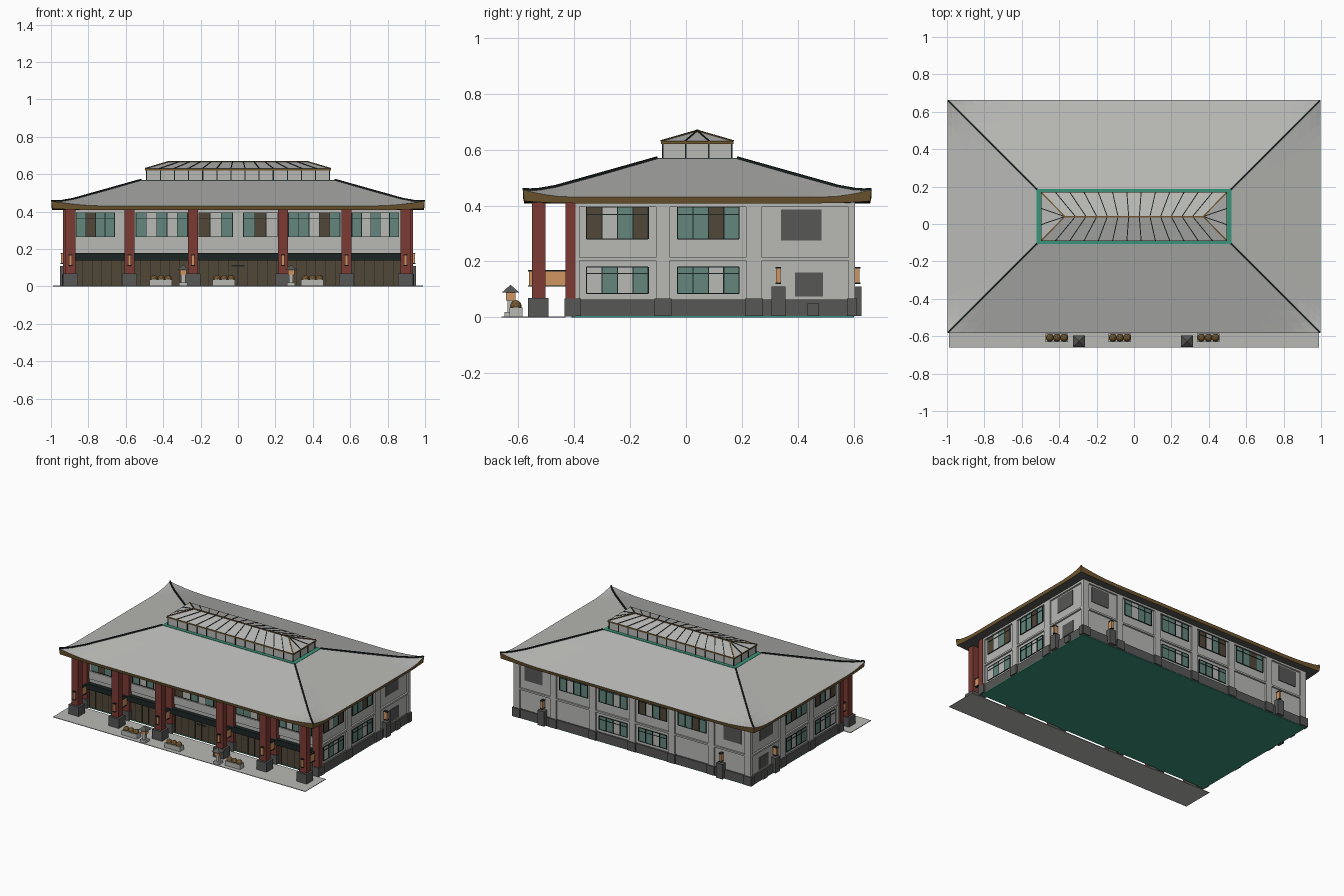
import bpy, bmesh
from math import copysign
from mathutils import Matrix, Vector

cube = bpy.data.objects.get("Cube")
if cube:
    bpy.data.objects.remove(cube)

def srgb(*rgb):
    return [((c / 255 + 0.055) / 1.055) ** 2.4 for c in rgb] + [1]

COLOURS = {
    "light_grey": srgb(184, 184, 181), "stone_grey": srgb(87, 87, 86),
    "near_black": srgb(28, 38, 37), "column_red": srgb(124, 58, 51),
    "trim_brown": srgb(112, 87, 48), "timber_brown": srgb(82, 71, 56),
    "green": srgb(58, 148, 122), "glass_green": srgb(99, 134, 124),
    "lamp_orange": srgb(208, 150, 98),
}
MATS = {}
for key, colour in COLOURS.items():
    m = bpy.data.materials.new(key)
    m.use_nodes = True
    m.diffuse_color = colour
    m.node_tree.nodes["Principled BSDF"].inputs["Base Color"].default_value = colour
    MATS[key] = m

parts = {}

def mesh_for(name, mat):
    return parts.setdefault(name, (bmesh.new(), [mat]))[0]

def box(name, mat, x0, x1, y0, y1, z0, z1):
    size = Matrix.Diagonal((x1 - x0, y1 - y0, z1 - z0, 1))
    mid = Matrix.Translation(((x0 + x1) / 2, (y0 + y1) / 2, (z0 + z1) / 2))
    bmesh.ops.create_cube(mesh_for(name, mat), size=1, matrix=mid @ size)

def bar(name, mat, a, b, w):
    a, b = Vector(a), Vector(b)
    turn = (b - a).to_track_quat("Z", "Y").to_matrix().to_4x4()
    size = Matrix.Diagonal((w, w, (b - a).length, 1))
    bmesh.ops.create_cube(mesh_for(name, mat), size=1,
                          matrix=Matrix.Translation((a + b) / 2) @ turn @ size)

# Wall planes: (axis, outward sign, position)
WALLS = {"front": ("y", -1, -0.40), "back": ("y", 1, 0.592),
         "left": ("x", 1, 0.918), "right": ("x", -1, -0.918)}

def on_wall(wall, name, mat, u0, u1, z0, z1, out, back=0.01):
    axis, sign, pos = WALLS[wall]
    lo, hi = sorted((pos - sign * back, pos + sign * out))
    if axis == "y":
        box(name, mat, u0, u1, lo, hi, z0, z1)
    else:
        box(name, mat, lo, hi, u0, u1, z0, z1)

PANES = {"g": "glass_green", "b": "timber_brown", "w": "light_grey"}

def window(wall, u0, u1, z0, z1, pattern):
    step = (u1 - u0) / len(pattern)
    for i, p in enumerate(pattern):
        on_wall(wall, "window_panes_" + PANES[p], PANES[p],
                u0 + i * step, u0 + (i + 1) * step, z0, z1, 0.003)
    for i in range(len(pattern) + 1):
        u = u0 + i * step
        on_wall(wall, "window_frames", "near_black", u - .002, u + .002, z0, z1, 0.006)
    for z in (z0, z0 + 0.76 * (z1 - z0), z1):
        on_wall(wall, "window_frames", "near_black", u0, u1, z - .0015, z + .0015, 0.006)

def wall_lamp(wall, u, z, out=0.0):
    on_wall(wall, "lamp_glass", "lamp_orange", u - .008, u + .008, z, z + .05, out + .018)
    for h in (z - .005, z + .05):
        on_wall(wall, "lamp_caps", "near_black", u - .01, u + .01, h, h + .005, out + .021)

# Main body, floor and paving
box("body", "light_grey", -.918, .918, -.40, .592, .004, .41)
box("floor_slab", "green", -.93, .93, -.41, .60, 0, .005)
box("paving", "light_grey", -.99, .99, -.66, -.43, 0, .004)

# Side walls: plinth, panel frames, windows, vents and lamps
for wall in ("left", "right"):
    on_wall(wall, "plinth", "stone_grey", -.40, .60, .005, .065, .012)
    for u0, u1 in ((-.41, -.38), (-.107, -.057), (.215, .271), (.58, .604)):
        on_wall(wall, "pilasters", "light_grey", u0, u1, .065, .41, .012)
        on_wall(wall, "plinth_blocks", "stone_grey", u0 - .005, min(u1 + .005, .604), .005, .068, .022)
    for z0, z1 in ((.203, .215), (.395, .41)):
        on_wall(wall, "wall_beams", "light_grey", -.40, .60, z0, z1, .012)
    window(wall, -.355, -.135, .28, .395, "bwgb")
    window(wall, -.03, .19, .28, .395, "ggbg")
    window(wall, -.355, -.135, .085, .18, "wgwg")
    window(wall, -.03, .19, .085, .18, "ggwg")
    on_wall(wall, "vents", "stone_grey", .34, .485, .275, .385, .004)
    on_wall(wall, "vents", "stone_grey", .39, .49, .075, .16, .004)
    on_wall(wall, "service_boxes", "stone_grey", .305, .355, .005, .11, .035)
    on_wall(wall, "service_boxes", "stone_grey", .435, .475, .005, .05, .025)
    wall_lamp(wall, .33, .125, .01)

# Back wall
on_wall("back", "plinth", "stone_grey", -.93, .93, .005, .065, .01)
for i in range(-3, 4):
    u = max(-.907, min(.907, i * .31))
    on_wall("back", "pilasters", "light_grey", u - .023, u + .023, .065, .41, .012)
    on_wall("back", "plinth_blocks", "stone_grey", u - .03, u + .03, .005, .068, .02)
for z0, z1 in ((.203, .215), (.395, .41)):
    on_wall("back", "wall_beams", "light_grey", -.918, .918, z0, z1, .012)
for u, upper in ((-.465, "gbgg"), (-.155, "bgwb"), (.155, "gwgg"), (.465, "ggwg")):
    window("back", u - .11, u + .11, .28, .395, upper)
    if abs(u) < .3:
        window("back", u - .11, u + .11, .085, .18, "gwgg")
for s in (-1, 1):
    on_wall("back", "vents", "stone_grey", s * .78 - .07, s * .78 + .07, .275, .385, .004)
    on_wall("back", "service_boxes", "stone_grey", s * .7 - .025, s * .7 + .025, .005, .11, .035)
    wall_lamp("back", s * .7, .125, .01)

# Front wall: timber doors, dark canopy and upper windows
on_wall("front", "doors", "timber_brown", -.9, .9, .005, .14, .006)
for i in range(-17, 18):
    u = i * .052
    on_wall("front", "door_joints", "near_black", u - .0015, u + .0015, .005, .14, .009)
on_wall("front", "door_joints", "near_black", -.035, .035, .108, .114, .010)
on_wall("front", "canopy", "near_black", -.9, .9, .14, .18, .03)
on_wall("front", "wall_beams", "light_grey", -.9, .9, .205, .26, .008)
for u0, u1, pattern in ((-.865, -.66, "gbgg"), (-.545, -.27, "gwgwg"), (-.21, -.03, "bwg"),
                        (.03, .21, "gbw"), (.27, .545, "ggwbg"), (.61, .86, "gwgwg")):
    window("front", u0, u1, .265, .395, pattern)

# Red columns with stone bases and lamps
for s in (-1, 1):
    for x in (.24, .58, .895):
        c = s * x
        box("columns", "column_red", c - .026, c + .026, -.55, -.503, .065, .412)
        box("column_bases", "stone_grey", c - .04, c + .04, -.565, -.492, .004, .07)
        wall_lamp("front", c, .115, .144)
        p = s * min(x + .015, .915) if x > .8 else c
        box("wall_columns", "column_red", p - .025, p + .025, -.43, -.395, .065, .412)
        box("wall_column_bases", "stone_grey", p - .027, p + .027, -.434, -.395, .004, .068)

# Main hipped roof with upturned corners, fascia and soffit
MID_Y = .04
SAMPLES = [-1, -.94, -.87, -.8, -.7, 0, .7, .8, .87, .94]

def roof_ring(bm, t, level, lift):
    hx, hy = .52 + .478 * t, .145 + .478 * t
    ring = []
    for ax, ay, bx, by in ((-1, -1, 1, -1), (1, -1, 1, 1), (1, 1, -1, 1), (-1, 1, -1, -1)):
        for s in SAMPLES:
            k = (s + 1) / 2
            x, y = ax + (bx - ax) * k, ay + (by - ay) * k
            rise = lift * (max(0, abs(s) - .7) / .3) ** 2
            ring.append(bm.verts.new((x * hx, MID_Y + y * hy, level + rise)))
    return ring

def bridge(bm, a, b, mat_index):
    for i in range(len(a)):
        j = (i + 1) % len(a)
        bm.faces.new((a[i], b[i], b[j], a[j])).material_index = mat_index

bm = mesh_for("main_roof", "light_grey")
parts["main_roof"][1].extend(["trim_brown", "stone_grey"])
rings = [roof_ring(bm, t, .568 - .138 * t, .027 * t ** 8) for t in (0, .4, .75, .88, .95, 1)]
for a, b in zip(rings, rings[1:]):
    bridge(bm, a, b, 0)
drip = roof_ring(bm, .99, .408, .008)
bridge(bm, rings[-1], drip, 1)
inner = roof_ring(bm, .8, .408, 0)
bridge(bm, drip, inner, 2)
bm.faces.new(inner).material_index = 2

# Hip ridges
for sx in (-1, 1):
    for sy in (-1, 1):
        pts = [(sx * (.52 + .478 * t), MID_Y + sy * (.145 + .478 * t),
                .570 - .138 * t + .027 * t ** 8) for t in (0, .75, .88, .95, .995)]
        for a, b in zip(pts, pts[1:]):
            bar("hip_ridges", "near_black", a, b, .009)

# Rooftop skylight: curb, walls, mullions and eave
box("skylight_curb", "green", -.52, .52, MID_Y - .147, MID_Y + .147, .555, .570)
box("skylight_walls", "light_grey", -.49, .49, MID_Y - .123, MID_Y + .123, .56, .622)
box("skylight_eave", "trim_brown", -.497, .497, MID_Y - .13, MID_Y + .13, .620, .630)
for sy in (-1, 1):
    y = MID_Y + sy * .123
    for i in range(14):
        x = -.49 + .98 * i / 13
        box("skylight_mullions", "near_black", x - .003, x + .003, y - .003, y + .003, .57, .62)
    for sx in (-1, 1):
        x, y = sx * .49, MID_Y + sy * .041
        box("skylight_mullions", "near_black", x - .003, x + .003, y - .003, y + .003, .57, .62)

# Skylight hipped roof with ribs
bm = mesh_for("skylight_roof", "light_grey")
EX, EY, RX, EZ, RZ = .495, .128, .37, .630, .667
low = [bm.verts.new((x * EX, MID_Y + y * EY, EZ)) for x, y in ((-1, -1), (1, -1), (1, 1), (-1, 1))]
top = [bm.verts.new((s * RX, MID_Y, RZ)) for s in (-1, 1)]
bm.faces.new((low[0], low[1], top[1], top[0]))
bm.faces.new((low[2], low[3], top[0], top[1]))
bm.faces.new((low[1], low[2], top[1]))
bm.faces.new((low[3], low[0], top[0]))
bar("skylight_ridge", "trim_brown", (-RX, MID_Y, RZ), (RX, MID_Y, RZ), .008)
for sy in (-1, 1):
    for i in range(1, 13):
        k = 2 * i / 13 - 1
        bar("skylight_ribs", "near_black", (k * EX, MID_Y + sy * EY, EZ), (k * RX, MID_Y, RZ), .005)
    for sx in (-1, 1):
        bar("skylight_ridge", "trim_brown", (sx * EX, MID_Y + sy * EY, EZ), (sx * RX, MID_Y, RZ), .007)
        bar("skylight_ribs", "near_black", (sx * EX, MID_Y + sy * .043, EZ), (sx * RX, MID_Y, RZ), .005)

# Stone garden lanterns
for x in (-.293, .284):
    y = -.627
    box("lantern_feet", "light_grey", x - .022, x + .022, y - .022, y + .022, .004, .02)
    box("lantern_posts", "light_grey", x - .011, x + .011, y - .011, y + .011, .02, .06)
    box("lantern_lights", "lamp_orange", x - .017, x + .017, y - .017, y + .017, .06, .09)
    bmesh.ops.create_cone(mesh_for("lantern_roofs", "stone_grey"), segments=4, cap_ends=True,
                          radius1=.045, radius2=.002, depth=.027,
                          matrix=Matrix.Translation((x, y, .102)) @ Matrix.Rotation(.7854, 4, "Z"))

# Planters with round shrubs
for x in (-.412, -.075, .398):
    box("planters", "light_grey", x - .06, x + .06, -.63, -.585, .004, .036)
    for dx in (-.038, 0, .038):
        bmesh.ops.create_icosphere(mesh_for("shrubs", "trim_brown"), subdivisions=2, radius=.021,
                                   matrix=Matrix.Translation((x + dx, -.608, .041)))

# Turn every part into an object
for name, (bm, mats) in parts.items():
    bmesh.ops.recalc_face_normals(bm, faces=bm.faces)
    mesh = bpy.data.meshes.new(name)
    bm.to_mesh(mesh)
    bm.free()
    for m in mats:
        mesh.materials.append(MATS[m])
    bpy.context.collection.objects.link(bpy.data.objects.new(name, mesh))
